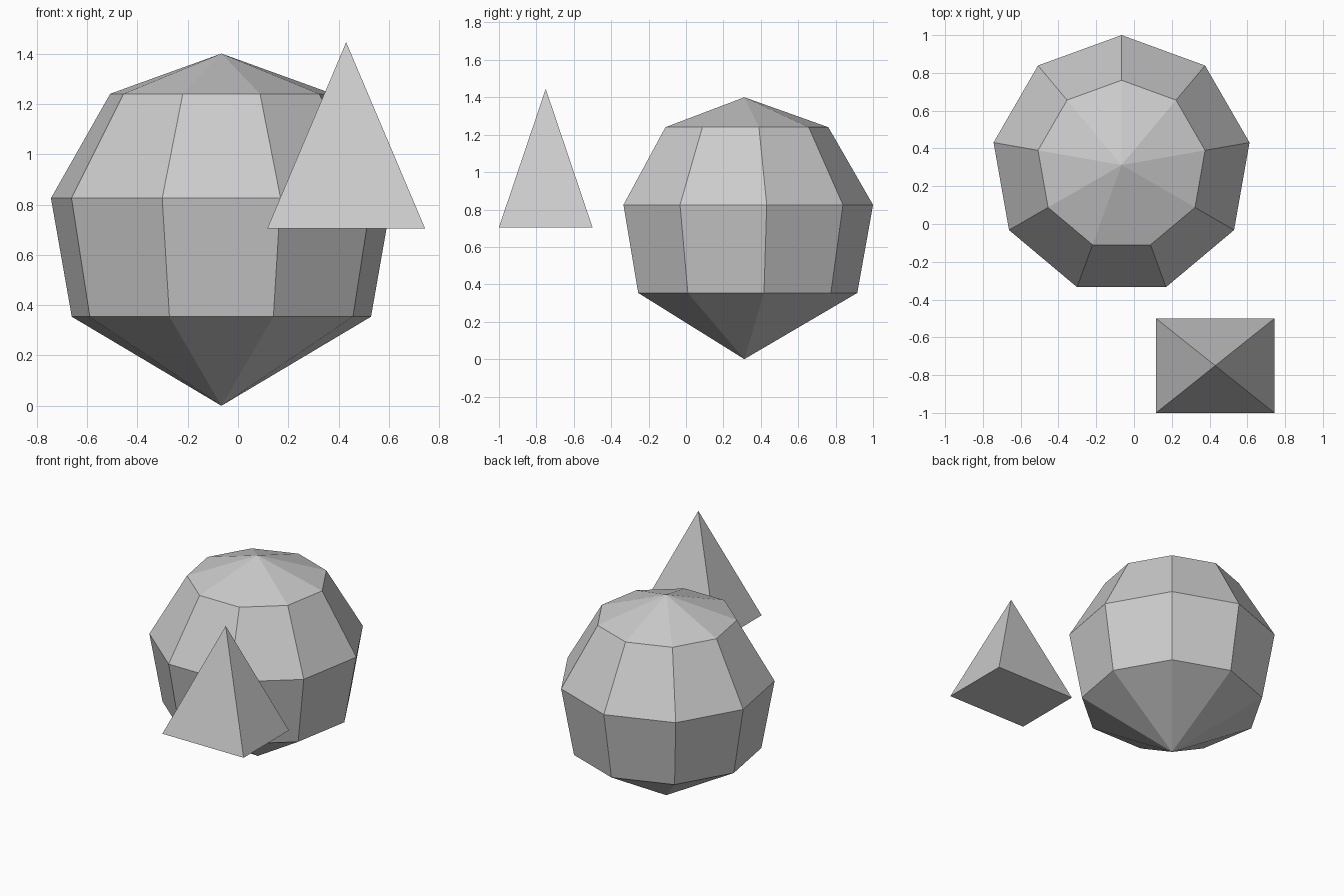
import bpy, bmesh
from math import pi, tau, sqrt
from mathutils import Matrix, Vector

if "Cube" in bpy.data.objects:
    bpy.data.objects.remove(bpy.data.objects["Cube"])


def add_object(name, bm, location):
    bmesh.ops.recalc_face_normals(bm, faces=bm.faces)
    mesh = bpy.data.meshes.new(name)
    bm.to_mesh(mesh)
    bm.free()
    obj = bpy.data.objects.new(name, mesh)
    obj.location = location
    bpy.context.collection.objects.link(obj)
    return obj


# Nine-sided faceted ball: (radius, z) profile along +y, spun round z
profile = [(0, 0), (0.604, 0.354), (0.688, 0.825), (0.449, 1.24), (0, 1.4)]
bm = bmesh.new()
verts = [bm.verts.new((0, r, z)) for r, z in profile]
edges = [bm.edges.new(pair) for pair in zip(verts, verts[1:])]
bmesh.ops.spin(bm, geom=verts + edges, cent=(0, 0, 0), axis=(0, 0, 1),
               angle=tau, steps=9, use_duplicate=False)
bmesh.ops.remove_doubles(bm, verts=bm.verts, dist=0.001)
add_object("faceted_ball", bm, (-0.066, 0.312, 0))

# Floating rectangular pyramid with a closed base
width, depth, height = 0.627, 0.5, 0.74
bm = bmesh.new()
bmesh.ops.create_cone(bm, cap_ends=True, segments=4, radius1=sqrt(0.5),
                      radius2=0, depth=1)
bmesh.ops.remove_doubles(bm, verts=bm.verts, dist=0.001)
bmesh.ops.rotate(bm, verts=bm.verts, cent=(0, 0, 0),
                 matrix=Matrix.Rotation(pi / 4, 3, 'Z'))
bmesh.ops.scale(bm, verts=bm.verts, vec=Vector((width, depth, height)))
add_object("pyramid", bm, (0.43, -0.75, 0.705 + height / 2))
